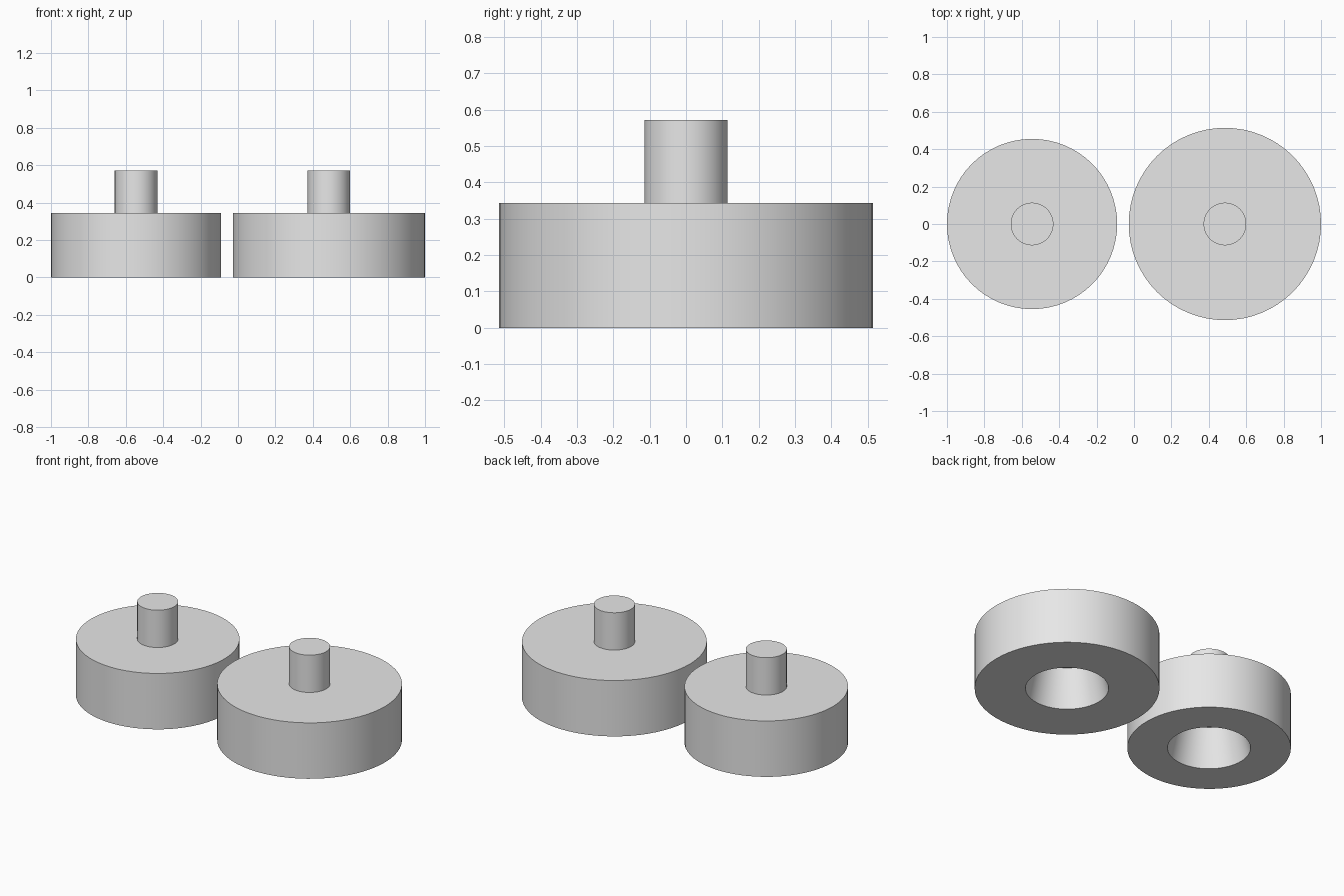
import bpy, bmesh, math
from mathutils import Matrix

cube = bpy.data.objects.get("Cube")
if cube:
    bpy.data.objects.remove(cube, do_unlink=True)

SIDES = 64
DISC_TOP = 0.343
PEG_TOP = 0.572
PEG_RADIUS = 0.114

grey = bpy.data.materials.new("plain grey")
grey.use_nodes = True
colour = (0.8, 0.8, 0.8, 1)
grey.diffuse_color = colour
grey.node_tree.nodes["Principled BSDF"].inputs["Base Color"].default_value = colour


def turned_part(name, profile, x):
    """Spin a closed (radius, height) profile about the vertical axis."""
    bm = bmesh.new()
    verts = [bm.verts.new((r, 0, z)) for r, z in profile]
    edges = [bm.edges.new(pair) for pair in zip(verts, verts[1:])]
    bmesh.ops.spin(bm, geom=verts + edges, cent=(0, 0, 0), axis=(0, 0, 1),
                   angle=math.tau, steps=SIDES, use_duplicate=False)
    bmesh.ops.remove_doubles(bm, verts=bm.verts, dist=0.0001)
    bmesh.ops.recalc_face_normals(bm, faces=bm.faces)
    mesh = bpy.data.meshes.new(name)
    bm.to_mesh(mesh)
    bm.free()
    mesh.materials.append(grey)
    obj = bpy.data.objects.new(name, mesh)
    obj.location.x = x
    bpy.context.collection.objects.link(obj)
    bpy.ops.object.select_all(action="DESELECT")
    obj.select_set(True)
    bpy.context.view_layer.objects.active = obj
    bpy.ops.object.shade_smooth_by_angle(angle=math.radians(30))
    return obj


# Each knob is one turned solid: blind tapered bore, disc and central peg
for name, x, radius in (("small_knob", -0.545, 0.455), ("large_knob", 0.486, 0.514)):
    bore = [(0, 0.235), (0.18, 0.235), (0.231, 0)]
    disc = [(radius, 0), (radius, DISC_TOP)]
    peg = [(PEG_RADIUS, DISC_TOP), (PEG_RADIUS, PEG_TOP), (0, PEG_TOP)]
    turned_part(name, bore + disc + peg, x)
